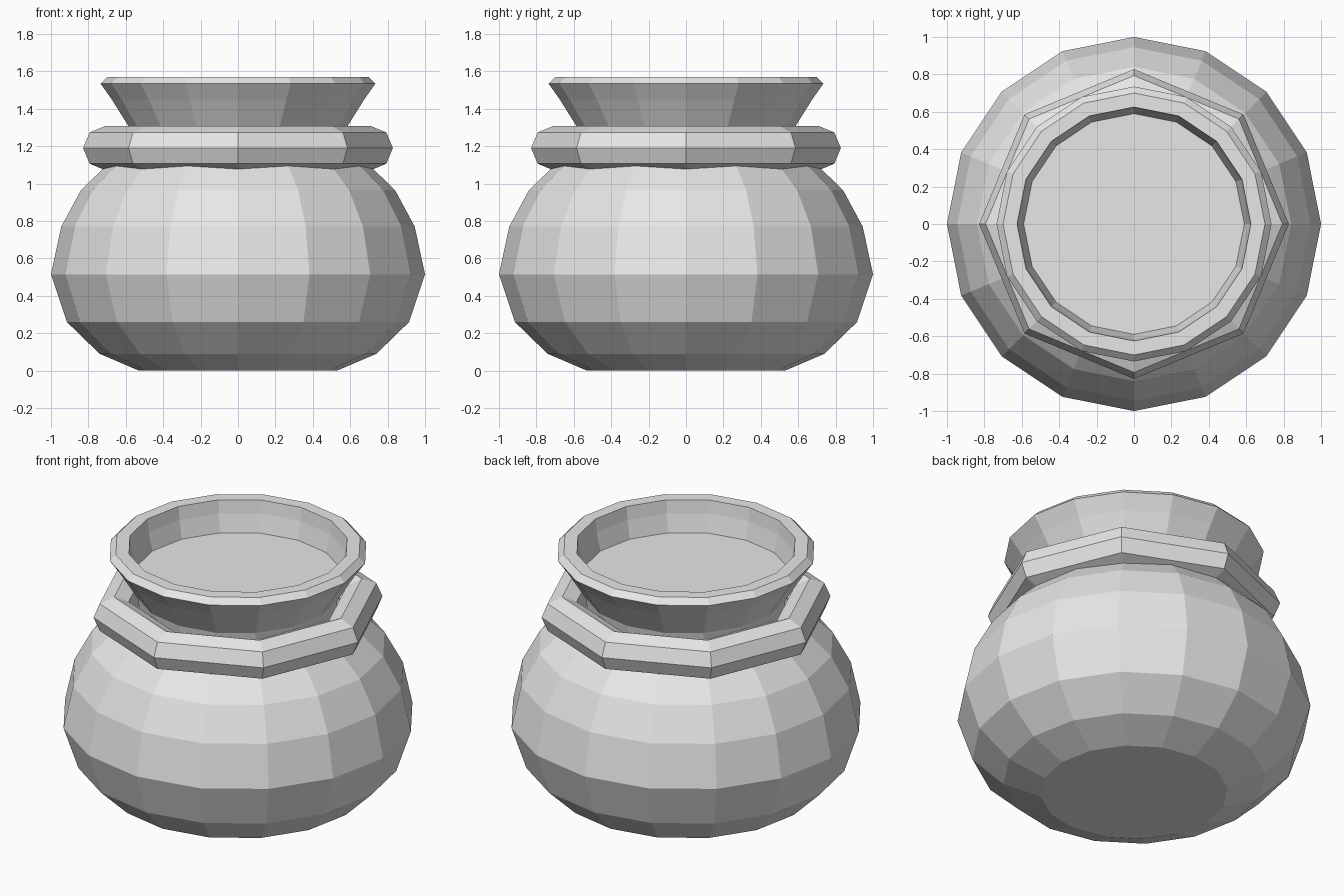
import bpy
import math

cube = bpy.data.objects.get("Cube")
if cube:
    bpy.data.objects.remove(cube, do_unlink=True)

clay = bpy.data.materials.new("plain grey clay")
clay.use_nodes = True
clay.diffuse_color = (0.8, 0.8, 0.8, 1)
shader = next(n for n in clay.node_tree.nodes if n.type == "BSDF_PRINCIPLED")
shader.inputs["Base Color"].default_value = clay.diffuse_color


def lathe(name, profile, sides, closed=False, cap_start=False, cap_end=False):
    """Turn a (radius, height) profile around z into a flat-faced object."""
    verts = []
    for r, z in profile:
        for i in range(sides):
            a = math.tau * i / sides
            verts.append((r * math.cos(a), r * math.sin(a), z))
    n = len(profile)
    faces = []
    for k in range(n if closed else n - 1):
        low, high = k * sides, (k + 1) % n * sides
        for i in range(sides):
            j = (i + 1) % sides
            faces.append((low + i, low + j, high + j, high + i))
    if cap_start:
        faces.append(tuple(reversed(range(sides))))
    if cap_end:
        faces.append(tuple(range((n - 1) * sides, n * sides)))
    mesh = bpy.data.meshes.new(name)
    mesh.from_pydata(verts, [], faces)
    mesh.materials.append(clay)
    obj = bpy.data.objects.new(name, mesh)
    bpy.context.collection.objects.link(obj)
    return obj


# Round belly, narrow neck, flared lip, and the filled surface inside
pot_profile = [
    (0.53, 0), (0.74, 0.09), (0.915, 0.26), (1, 0.515), (0.945, 0.77),
    (0.84, 0.965), (0.69, 1.11), (0.56, 1.2),
    (0.575, 1.29), (0.675, 1.45), (0.735, 1.535), (0.7, 1.57),
    (0.625, 1.57), (0.615, 1.49), (0.59, 1.38),
]
lathe("pot", pot_profile, 16, cap_start=True, cap_end=True)

# Thick eight-sided collar around the neck
section = []
for k in range(8):
    a = math.tau * k / 8
    section.append((0.71 + 0.118 * math.cos(a), 1.19 + 0.118 * math.sin(a)))
lathe("neck_ring", section, 8, closed=True)
